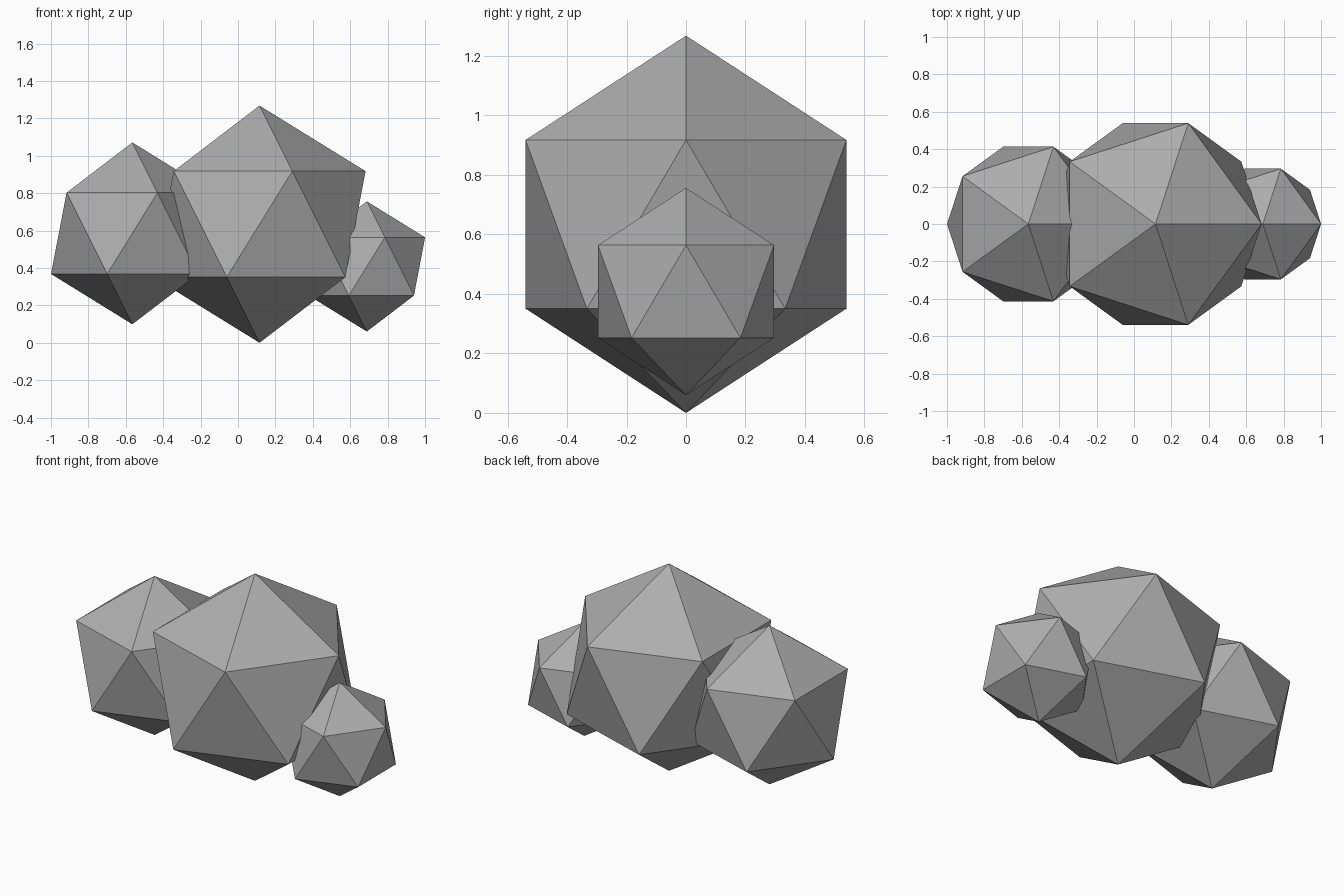
import bpy

if "Cube" in bpy.data.objects:
    bpy.data.objects.remove(bpy.data.objects["Cube"])

# Darker grey for the whole cloud
grey = bpy.data.materials.new("dark_grey")
grey.diffuse_color = (0.42, 0.42, 0.42, 1)
grey.use_nodes = True
grey.node_tree.nodes["Principled BSDF"].inputs["Base Color"].default_value = grey.diffuse_color


def puff(name, x, z, radius):
    """Low-poly cloud lump: a flat-shaded 20-sided icosahedron."""
    bpy.ops.mesh.primitive_ico_sphere_add(subdivisions=1, radius=radius,
                                          location=(x, 0, z))
    obj = bpy.context.object
    obj.name = name
    obj.data.materials.append(grey)
    bpy.ops.object.shade_flat()
    return obj


# Three overlapping lumps in a row
puff("left_puff", -0.565, 0.585, 0.486)
puff("centre_puff", 0.115, 0.634, 0.634)
puff("right_puff", 0.689, 0.408, 0.348)
